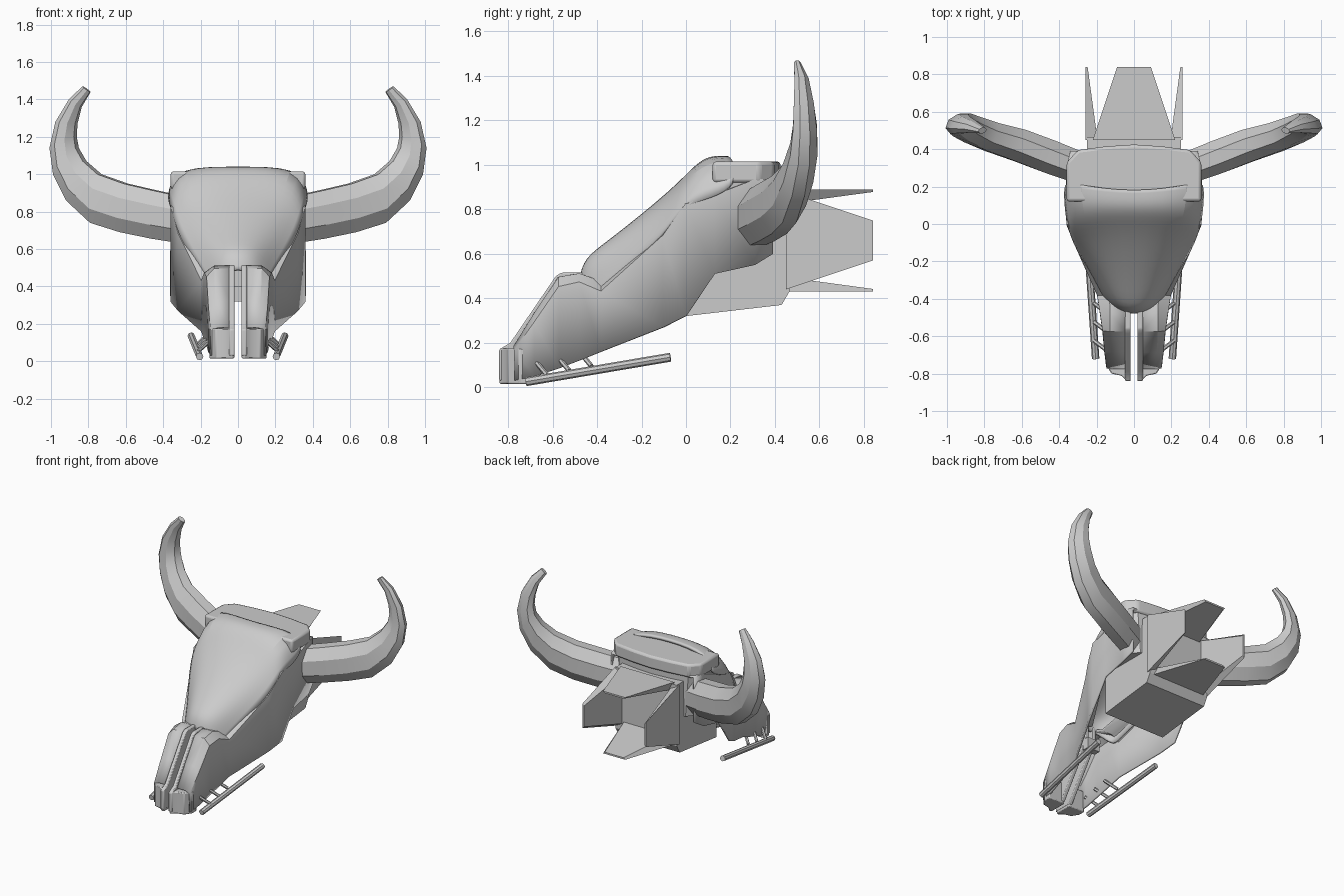
import bpy, bmesh, math
from mathutils import Vector

cube = bpy.data.objects.get("Cube")
if cube:
    bpy.data.objects.remove(cube, do_unlink=True)


def finish(name, verts, faces, mirror=False, subsurf=0, shell=0, bevel=0, angle=30):
    """Make an object, add its modifiers and shade it."""
    mesh = bpy.data.meshes.new(name)
    mesh.from_pydata([tuple(v) for v in verts], [], faces)
    bm = bmesh.new()
    bm.from_mesh(mesh)
    bmesh.ops.recalc_face_normals(bm, faces=bm.faces)
    bm.to_mesh(mesh)
    bm.free()
    obj = bpy.data.objects.new(name, mesh)
    bpy.context.collection.objects.link(obj)
    bpy.ops.object.select_all(action='DESELECT')
    obj.select_set(True)
    bpy.context.view_layer.objects.active = obj
    bpy.ops.object.shade_smooth_by_angle(angle=math.radians(angle))
    if mirror:
        mod = obj.modifiers.new("Mirror", 'MIRROR')
        mod.use_clip = True
    if subsurf:
        mod = obj.modifiers.new("Smooth", 'SUBSURF')
        mod.levels = mod.render_levels = subsurf
    if shell:
        mod = obj.modifiers.new("Shell", 'SOLIDIFY')
        mod.thickness = shell
        mod.offset = 0
    if bevel:
        mod = obj.modifiers.new("Bevel", 'BEVEL')
        mod.width = bevel
        mod.segments = 2
    return obj


def loft(name, rings, closed=True, **kw):
    """Skin equal-length rings; closed rings also get end caps."""
    n = len(rings[0])
    verts = [v for ring in rings for v in ring]
    faces = []
    for r in range(len(rings) - 1):
        for i in range(n if closed else n - 1):
            j = (i + 1) % n
            faces.append((r * n + i, r * n + j, (r + 1) * n + j, (r + 1) * n + i))
    if closed:
        last = (len(rings) - 1) * n
        faces += [tuple(range(n)), tuple(range(last, last + n))]
    return finish(name, verts, faces, **kw)


def plan_prism(name, outline, z0, z1, taper=1.0, **kw):
    """Extrude an xy outline upwards."""
    low = [(x * taper, y, z0) for x, y in outline]
    return loft(name, [low, [(x, y, z1) for x, y in outline]], **kw)


def side_prism(name, profile, x0, x1, **kw):
    """Extrude a yz profile sideways."""
    return loft(name, [[(x, y, z) for y, z in profile] for x in (x0, x1)], **kw)


def rod(name, a, b, radius, sides=8):
    """Straight bar between two points, mirrored across the model."""
    a, b = Vector(a), Vector(b)
    q = (b - a).to_track_quat('Z', 'Y')
    ring = [q @ Vector((radius * math.cos(t), radius * math.sin(t), 0))
            for t in (math.tau * i / sides for i in range(sides))]
    return loft(name, [[p + v for v in ring] for p in (a, b)], mirror=True)


# Horns: octagonal rings between the outer and inner curve
# station = outer x, outer z, inner x, inner z, y, half depth
stations = [
    (.29, .63, .29, .88, .30, .085), (.45, .655, .45, .915, .36, .09),
    (.62, .69, .60, .95, .42, .088), (.78, .74, .74, 1.0, .465, .08),
    (.91, .86, .82, 1.07, .505, .072), (.98, 1.0, .86, 1.14, .53, .065),
    (1.0, 1.14, .87, 1.2, .535, .057), (.97, 1.28, .865, 1.27, .53, .048),
    (.9, 1.4, .84, 1.36, .52, .034), (.83, 1.47, .79, 1.44, .5, .016),
]
rings = []
for ox, oz, ix, iz, y, depth in stations:
    mid = Vector(((ox + ix) / 2, y, (oz + iz) / 2))
    across = Vector((ox - ix, 0, oz - iz)) * .54
    thick = Vector((-.35, .94, 0)) * depth * 1.08
    rings.append([mid + across * math.cos(t) + thick * math.sin(t)
                  for t in (math.tau * (i + .5) / 8 for i in range(8))])
loft("horns", rings, mirror=True)

# Cheek shells: rows of inner top, shoulder, outer top, bottom
# row = y, inner x, shoulder x, outer x, top z, outer top z, bottom z
cheek = [
    (-.77, .045, .11, .14, .18, .165, .03), (-.68, .045, .12, .152, .325, .29, .05),
    (-.57, .045, .125, .162, .49, .45, .085), (-.48, .045, .125, .175, .505, .47, .12),
    (-.38, .045, .13, .19, .47, .43, .16), (-.1, .18, .28, .315, .68, .68, .27),
    (0, .22, .32, .355, .82, .82, .32), (.13, .22, .32, .355, .86, .86, .51),
    (.31, .22, .32, .355, .93, .93, .55), (.39, .22, .3, .335, .93, .93, .6),
]
loft("cheek_plates",
     [[(a, y, zt), (s, y, zt), (o, y, zo), (o, y, zb)]
      for y, a, s, o, zt, zo, zb in cheek],
     closed=False, mirror=True, shell=.015)

# Forehead hood: rows of centre, shoulder and lower edge
hood = [
    [(0, -.475, .49), (.08, -.46, .48), (.15, -.40, .40)],
    [(0, -.46, .58), (.10, -.43, .57), (.17, -.37, .43)],
    [(0, -.36, .655), (.15, -.31, .64), (.225, -.26, .53)],
    [(0, -.05, .90), (.25, -.06, .85), (.32, -.1, .68)],
    [(0, .05, 1.0), (.30, .05, .99), (.35, -.01, .82)],
    [(0, .10, 1.03), (.32, .13, 1.035), (.365, .12, .85)],
    [(0, .165, 1.03), (.32, .215, 1.03), (.365, .23, .91)],
]
loft("forehead_hood", hood, closed=False, mirror=True, subsurf=2, shell=.02, angle=60)

# Crown and braincase behind the brow
half = [(.36, .12), (.36, .33), (.3, .395), (.15, .415)]
crown = half + [(0, .425)] + [(-x, y) for x, y in reversed(half)]
plan_prism("crown", crown, .92, 1.015, bevel=.015)
inset = [(x * .95, y - .015) for x, y in crown]
plan_prism("braincase", inset, .62, .93, taper=.92)

# Rear housing
housing = [(0, .32), (.43, .37), (.465, .43), (.465, .88), (.2, .88), (0, .7)]
side_prism("rear_housing", housing, -.25, .25)

# Four tapered rear flaps around the housing
for k, (name, out) in enumerate([("top", .23), ("left", .26), ("bottom", .23), ("right", .26)]):
    turn = math.pi / 2 * k
    c, s = math.cos(turn), math.sin(turn)
    rings = []
    for y, w, thick in ((.45, .22, .065), (.84, .09, .012)):
        ring = [(-w, out), (w, out), (w * .85, out - thick), (-w * .85, out - thick)]
        rings.append([(t * c + n * s, y, .66 + n * c - t * s) for t, n in ring])
    loft(name + "_rear_flap", rings)

# Muzzle tips, nasal rails and their bridge
tip = [(.02, -.83), (.035, -.84), (.07, -.81), (.12, -.80), (.152, -.75), (.152, -.7), (.02, -.7)]
plan_prism("muzzle_tips", tip, .015, .175, mirror=True, bevel=.006)
rail = [(-.84, .03), (-.84, .17), (-.79, .2), (-.585, .5), (-.56, .515),
        (-.45, .515), (-.45, .4), (-.7, .03)]
side_prism("nasal_rails", rail, .018, .047, mirror=True, bevel=.006)
side_prism("nasal_bridge", [(-.47, .32), (-.47, .4), (-.42, .4), (-.42, .32)], -.05, .05)

# Lower jaw bars with their pins
rod("jaw_bars", (.205, -.72, .025), (.25, -.07, .135), .02)
for i in range(3):
    y, z = -.68 + .1 * i, .11 + .02 * i
    rod("jaw_pin_%d" % (i + 1), (.14, y, z + .01), (.212, y + .055, z - .055), .011, 6)
